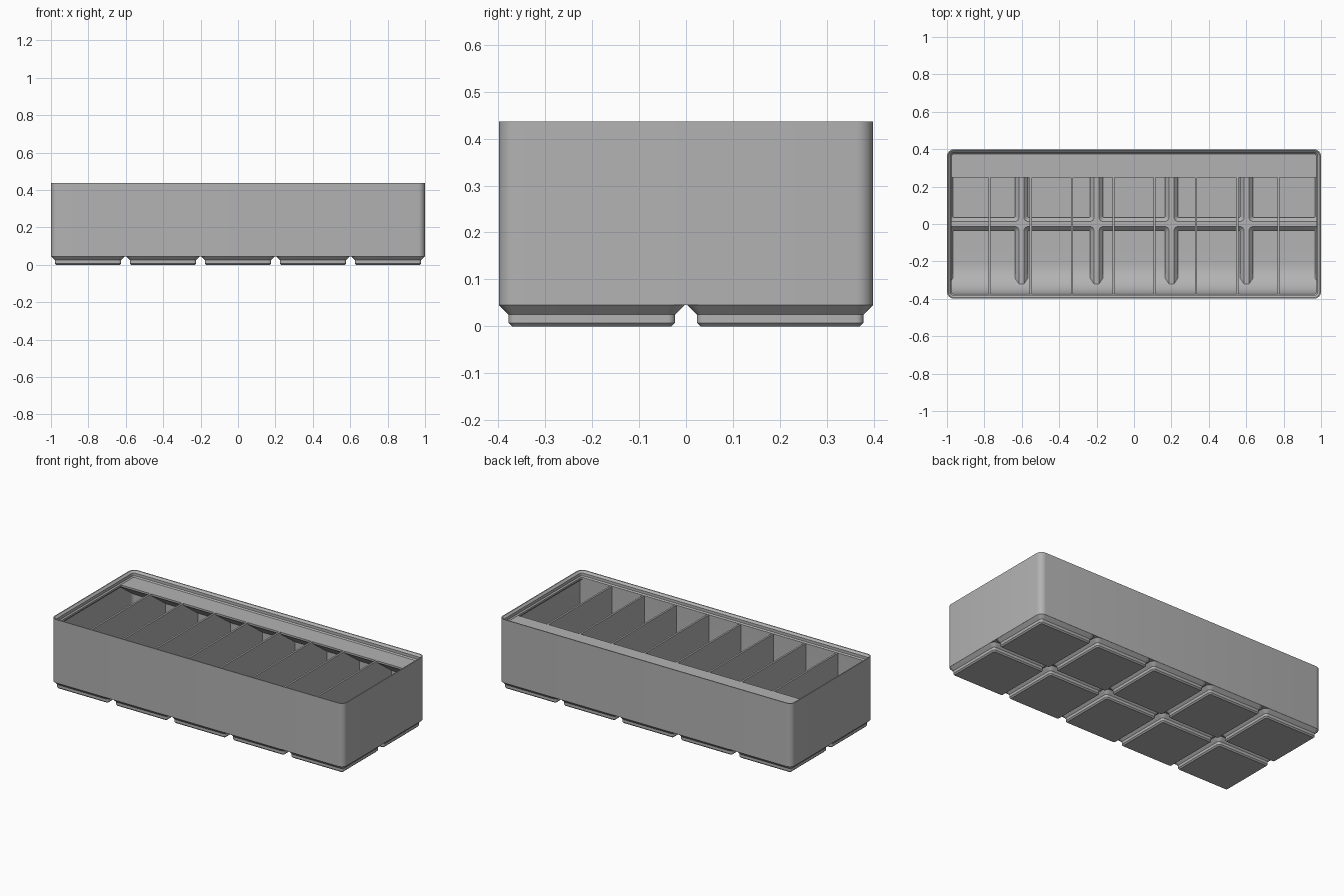
import bpy, bmesh
from math import sin, cos, pi, radians, tan

if "Cube" in bpy.data.objects:
    bpy.data.objects.remove(bpy.data.objects["Cube"])

HALF_X, HALF_Y = 1.0, 0.3986      # outer half sizes
PITCH, CELL = 0.401, 0.198        # grid pitch and half size of one foot
RADIUS = 0.0358                   # outer corner radius
RIM, SHELF = 0.4364, 0.401        # top of the rim, top of dividers and shelf
FLOOR = 0.0115
WALL, LIP = 0.0095, 0.025

plastic = bpy.data.materials.new("grey plastic")
plastic.use_nodes = True
grey = (0.45, 0.45, 0.45, 1)
plastic.diffuse_color = grey
plastic.node_tree.nodes["Principled BSDF"].inputs["Base Color"].default_value = grey


def make_object(name, bm):
    bmesh.ops.recalc_face_normals(bm, faces=bm.faces)
    mesh = bpy.data.meshes.new(name)
    bm.to_mesh(mesh)
    bm.free()
    mesh.materials.append(plastic)
    obj = bpy.data.objects.new(name, mesh)
    bpy.context.collection.objects.link(obj)
    return obj


def ring(bm, cx, cy, hx, hy, r, z, steps=6):
    """Rounded rectangle of vertices at height z."""
    verts = []
    for k, (sx, sy) in enumerate([(1, 1), (-1, 1), (-1, -1), (1, -1)]):
        for i in range(steps + 1):
            a = (k + i / steps) * pi / 2
            verts.append(bm.verts.new((cx + sx * (hx - r) + r * cos(a),
                                       cy + sy * (hy - r) + r * sin(a), z)))
    return verts


def loft(bm, hx, hy, profile, cx=0, cy=0):
    """Closed solid through rounded rectangles given as (inset, z)."""
    rings = [ring(bm, cx, cy, hx - o, hy - o, max(RADIUS - o, 0.006), z)
             for o, z in profile]
    n = len(rings[0])
    for low, high in zip(rings, rings[1:]):
        for i in range(n):
            j = (i + 1) % n
            bm.faces.new((low[i], low[j], high[j], high[i]))
    bm.faces.new(rings[0][::-1])
    bm.faces.new(rings[-1])


def solid(name, hx, hy, profile, centres=((0, 0),)):
    bm = bmesh.new()
    for cx, cy in centres:
        loft(bm, hx, hy, profile, cx, cy)
    return make_object(name, bm)


def prism(name, outline, spans):
    """Extrude a (y, z) outline along each (x0, x1) span."""
    bm = bmesh.new()
    for x0, x1 in spans:
        a, b = ([bm.verts.new((x, y, z)) for y, z in outline] for x in (x0, x1))
        bm.faces.new(a)
        bm.faces.new(b[::-1])
        for i in range(len(a)):
            j = (i + 1) % len(a)
            bm.faces.new((a[i], b[i], b[j], a[j]))
    return make_object(name, bm)


def combine(target, tool, operation):
    mod = target.modifiers.new(operation.lower(), 'BOOLEAN')
    mod.operation, mod.solver, mod.object = operation, 'EXACT', tool
    tool.hide_render = True
    bpy.ops.object.select_all(action='DESELECT')
    bpy.context.view_layer.objects.active = target
    target.select_set(True)
    bpy.ops.object.modifier_apply(modifier=mod.name)
    bpy.data.objects.remove(tool)


cells = [((i - 2) * PITCH, (j - 0.5) * PITCH) for i in range(5) for j in range(2)]

# Outer body and the ten stepped feet
storage_bin = solid("storage_bin", HALF_X, HALF_Y, [(0, 0.0453), (0, RIM)])
feet = solid("feet", CELL, CELL, [(0.0282, 0), (0.0205, 0.0076), (0.0205, 0.0248),
                                  (0.0002, 0.0453), (0.005, 0.05)], cells)
combine(storage_bin, feet, 'UNION')

# Inner space: stepped rim, walls and a pocket inside each foot
space = solid("inner_space", HALF_X, HALF_Y, [
    (WALL, 0.053), (WALL, 0.375), (LIP, 0.39), (LIP, SHELF), (0.0182, 0.408),
    (0.0182, 0.425), (0.0062, RIM), (0.0062, 0.46)])
pockets = solid("pockets", CELL, CELL, [(0.0325, FLOOR), (0.0325, 0.03),
                                        (0.0097, 0.0528), (0.02, 0.065)], cells)
combine(space, pockets, 'UNION')

# Curved scoop along the front wall
R, front = 0.16, -HALF_Y + LIP + 0.0002
arc = [(front + R - R * sin(i * pi / 24), FLOOR + R - R * cos(i * pi / 24))
       for i in range(13)]
scoop = prism("front_scoop", [(-0.45, -0.02), (front + R, -0.02)] + arc
              + [(front, SHELF), (-0.45, SHELF)], [(-1.1, 1.1)])
combine(space, scoop, 'DIFFERENCE')

# Label shelf along the back wall with a sloping underside
edge, under = 0.2475, SHELF - 0.0115
shelf = prism("label_shelf", [(edge, SHELF), (edge, under),
                              (0.45, under - (0.45 - edge) * tan(radians(36))),
                              (0.45, SHELF)], [(-1.1, 1.1)])
combine(space, shelf, 'DIFFERENCE')

# Eight upright dividers
xs = [(i - 3.5) * 0.2207 for i in range(8)]
dividers = prism("dividers", [(-0.5, -0.05), (0.5, -0.05), (0.5, SHELF), (-0.5, SHELF)],
                 [(x - 0.0057, x + 0.0057) for x in xs])
combine(space, dividers, 'DIFFERENCE')

# Hollow out the bin
combine(storage_bin, space, 'DIFFERENCE')
bpy.ops.object.shade_smooth_by_angle(angle=radians(30))
